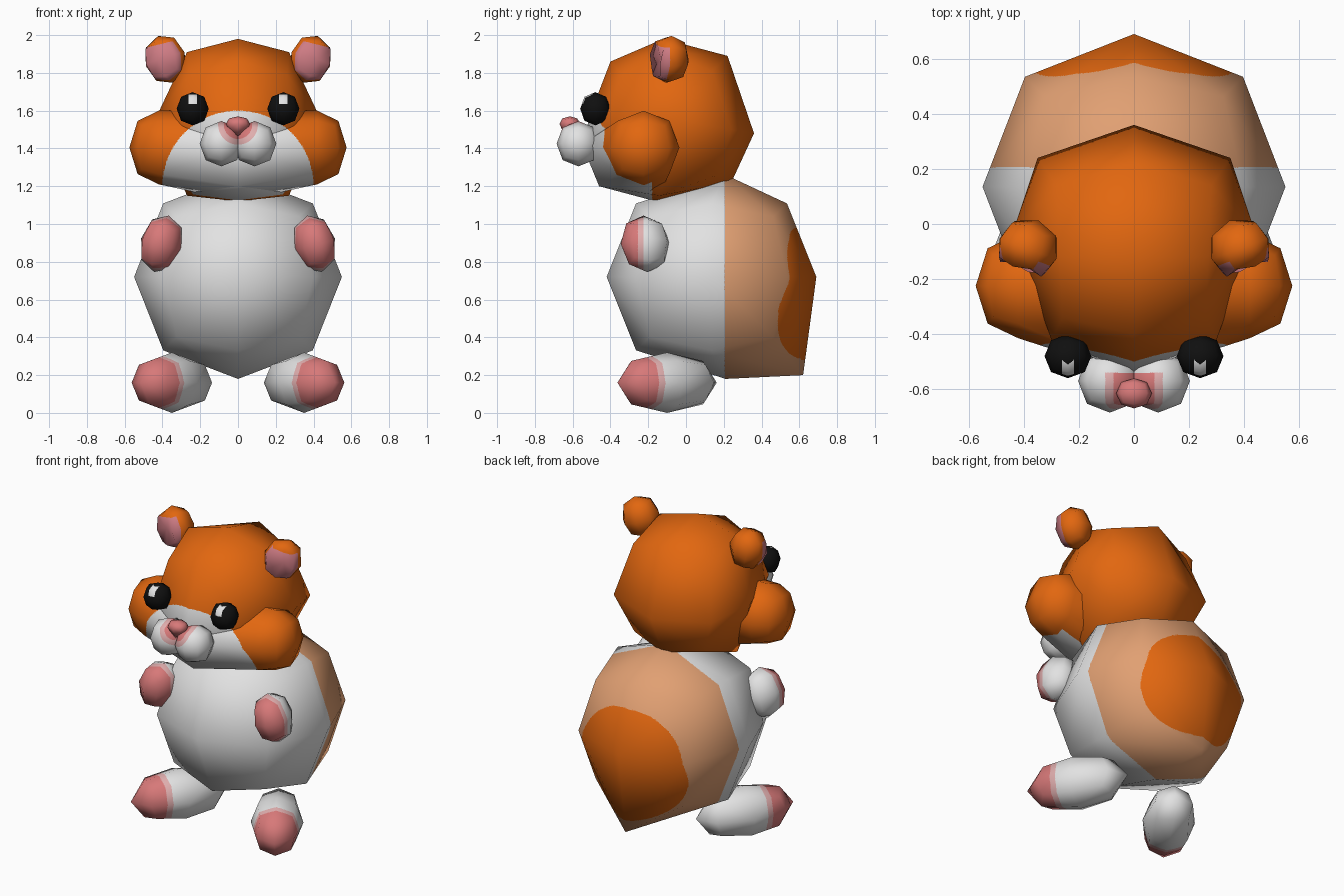
import bpy, bmesh, math
from mathutils import Vector, Matrix
from itertools import product

if "Cube" in bpy.data.objects:
    bpy.data.objects.remove(bpy.data.objects["Cube"])


def material(name, r, g, b):
    m = bpy.data.materials.new(name)
    m.use_nodes = True
    m.diffuse_color = (r, g, b, 1)
    bsdf = m.node_tree.nodes["Principled BSDF"]
    bsdf.inputs["Base Color"].default_value = (r, g, b, 1)
    bsdf.inputs["Roughness"].default_value = 0.8
    return m


WHITE = material("white fur", .76, .76, .76)
ORANGE = material("orange fur", .76, .135, .005)
TAN = material("tan fur", .75, .35, .17)
PINK = material("pink skin", .68, .19, .19)
PALE = material("pale pink skin", .74, .42, .42)
EAR = material("ear pink", .62, .2, .23)
BLACK = material("eye black", .005, .005, .005)


def ball(center, radii, yaw=0, roll=0):
    """Points of a low-poly ball: face centres, edge middles and corners."""
    turn = Matrix.Rotation(math.radians(yaw), 3, 'Z') @ Matrix.Rotation(math.radians(roll), 3, 'Y')
    points = []
    for ijk in product((-1, 0, 1), repeat=3):
        if any(ijk):
            d = Vector(ijk)
            d *= (1, .72, .59)[sum(map(abs, ijk)) - 1]
            points.append(Vector(center) + turn @ Vector(a * b for a, b in zip(d, radii)))
    return points


def mirrored(points):
    return [Vector((-p[0], p[1], p[2])) for p in points]


def part(name, points, rule, tweak=None):
    """Wrap points in a skin, refine along colour borders, keep the smooth normals."""
    bm = bmesh.new()
    for p in points:
        bm.verts.new(p)
    bmesh.ops.convex_hull(bm, input=bm.verts[:])
    bmesh.ops.delete(bm, geom=[v for v in bm.verts if not v.link_faces], context='VERTS')
    bmesh.ops.recalc_face_normals(bm, faces=bm.faces[:])
    if tweak:
        tweak(bm)
    bm.normal_update()
    layer = bm.verts.layers.float_vector.new("soft")
    for v in bm.verts:
        v[layer] = v.normal.copy()
    # Fine steps only where two colours meet
    for step in range(6):
        if step < 3:
            edges = bm.edges[:]
        else:
            edges = list({e for f in bm.faces
                          if len({rule(v.co).name for v in f.verts}) > 1 for e in f.edges})
        if edges:
            bmesh.ops.subdivide_edges(bm, edges=edges, cuts=1, use_grid_fill=True)
            bmesh.ops.triangulate(bm, faces=bm.faces[:])
    slots = []
    for f in bm.faces:
        mat = rule(f.calc_center_median())
        if mat not in slots:
            slots.append(mat)
        f.material_index = slots.index(mat)
        f.smooth = True
    normals = [v[layer].normalized() for v in bm.verts]
    bm.verts.layers.float_vector.remove(layer)
    mesh = bpy.data.meshes.new(name)
    bm.to_mesh(mesh)
    bm.free()
    for mat in slots:
        mesh.materials.append(mat)
    mesh.normals_split_custom_set_from_vertices(normals)
    obj = bpy.data.objects.new(name, mesh)
    bpy.context.collection.objects.link(obj)
    return obj


def pair(name, points, rule, tweak=None):
    part("left_" + name, points, rule, tweak)
    part("right_" + name, mirrored(points), rule, tweak)


# Body, with the rear bottom drawn out to a stubby tail
def body_color(p):
    if p.y > .48 and (p.x / .37) ** 2 + ((p.z - .63) / .35) ** 2 < 1:
        return ORANGE
    return TAN if p.y > .205 else WHITE


body = ball((0, .135, .72), (.55, .555, .54))
for p in body:
    if abs(p.x) < .01 and p.y > .3 and p.z < .5:
        p.y, p.z = .62, .2
    elif abs(p.x) < .01 and abs(p.z - .72) > .5:
        p.y = .21
part("body", body, body_color)


# Head and the cheek band, sharing the white face patch
def head_color(p):
    patch = (p.x / .4) ** 2 + ((p.z - 1.2) / .4) ** 2 < 1
    return WHITE if patch and p.y < -.18 else ORANGE


middle = [(0, -.12, 1.98), (0, -.4, 1.86), (0, -.5, 1.6), (0, -.55, 1.42), (0, -.46, 1.2),
          (0, -.16, 1.12), (0, .24, 1.22), (0, .36, 1.48), (0, .22, 1.89)]
side = [(.27, -.12, 1.91), (.26, -.34, 1.79), (.28, .14, 1.81), (.35, .24, 1.5),
        (.44, -.03, 1.55), (.3, -.42, 1.55), (.25, .17, 1.26), (.27, -.14, 1.15)]
part("head", middle + side + mirrored(side), head_color)
cheek = ball((.42, -.225, 1.405), (.155, .19, .195))
part("cheeks", cheek + mirrored(cheek) + middle[3:6], head_color)


# Ears with a hollow front
def ear_color(p):
    facing = (abs(p.x) - .385) * .35 - (p.y + .09) * .94
    return EAR if facing > .03 and p.z + .25 * abs(p.x) < 2.055 else ORANGE


def hollow(bm):
    tip = max(bm.verts, key=lambda v: abs(v.co.x) * .35 - v.co.y * .94)
    tip.co.y += .06


pair("ear", ball((.385, -.09, 1.872), (.115, .11, .13), 20, 18), ear_color, hollow)


# Muzzle and nose
def muzzle_color(p):
    d = math.hypot(p.x, p.z - 1.525)
    if p.y > -.54:
        return WHITE
    return PINK if d < .075 else PALE if d < .105 else WHITE


pair("muzzle", ball((.088, -.57, 1.425), (.115, .115, .12)), muzzle_color)
nose = ball((0, -.615, 1.53), (.065, .055, .04)) + [Vector((0, -.64, 1.465))]
part("nose", nose, lambda p: PINK)


# Eyes with a small square glint
def eye_color(p):
    glint = abs(abs(p.x) - .24) < .022 and 1.635 < p.z < 1.685 and p.y < -.49
    return WHITE if glint else BLACK


pair("eye", ball((.24, -.48, 1.61), (.085, .08, .088)), eye_color)


# Hands and feet with pink pads
def hand_color(p):
    return PINK if p.y < -.255 else PALE if p.y < -.225 else WHITE


def foot_color(p):
    reach = (abs(p.x) - .35) * .53 - (p.y + .1) * .85
    return PINK if reach > .13 else PALE if reach > .095 else WHITE


pair("hand", ball((.405, -.215, .895), (.115, .135, .155), 15, -15), hand_color)
pair("foot", ball((.35, -.1, .16), (.155, .31, .16), 32), foot_color)
